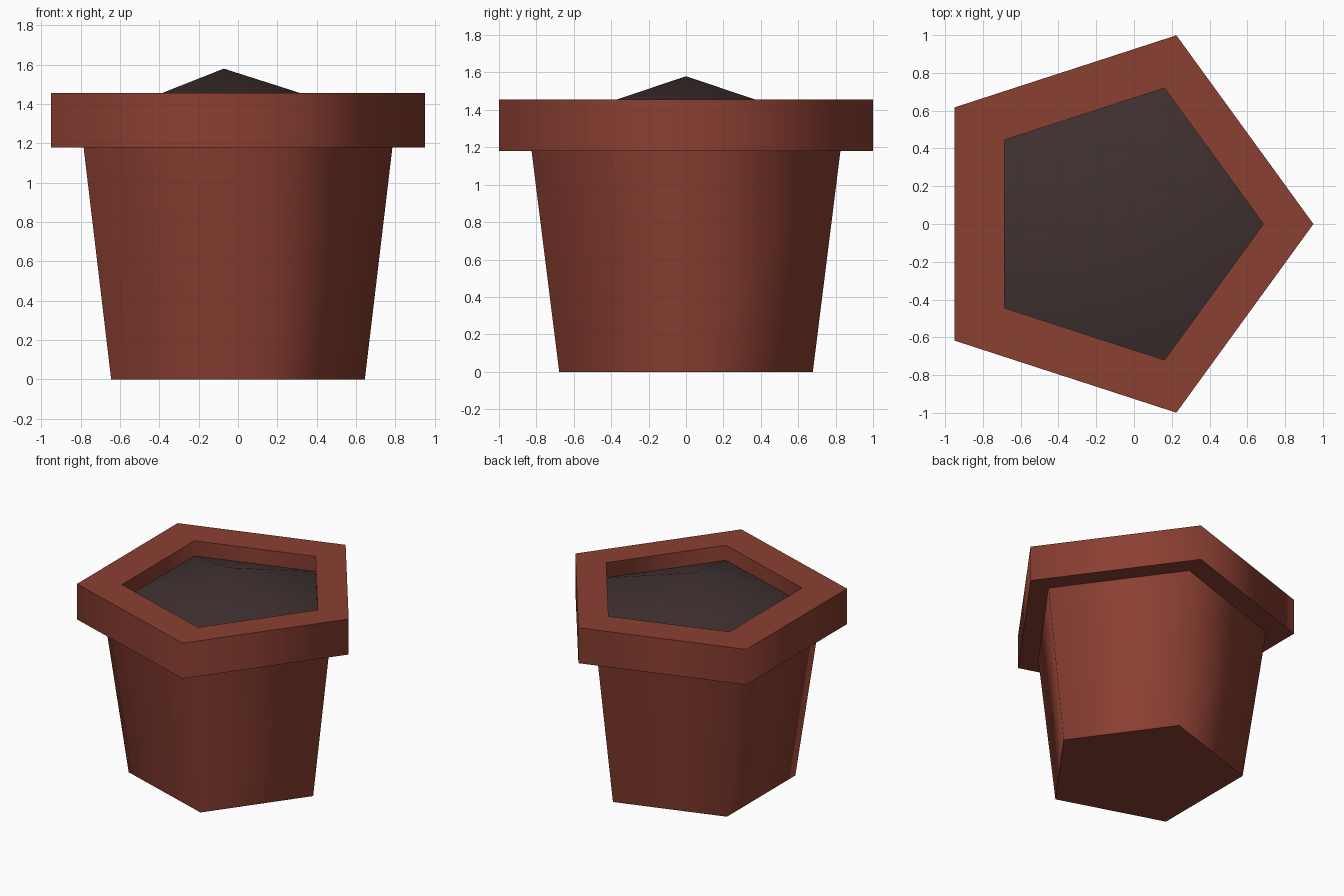
import bpy, bmesh, math

if "Cube" in bpy.data.objects:
    bpy.data.objects.remove(bpy.data.objects["Cube"])

SIDES = 5
SHIFT = (1 - math.cos(math.pi / SIDES)) / 2   # centres each pentagon's bounds on x = 0


def material(name, rgb):
    m = bpy.data.materials.new(name)
    m.diffuse_color = (*rgb, 1)
    m.use_nodes = True
    m.node_tree.nodes["Principled BSDF"].inputs["Base Color"].default_value = m.diffuse_color
    return m


def lathe(name, profile, mat, angle, cap_bottom=False):
    """Five-sided revolve of (radius, height) points; radius 0 makes an apex."""
    bm = bmesh.new()
    rings = []
    for r, z in profile:
        n = 1 if r == 0 else SIDES
        rings.append([bm.verts.new((r * (math.cos(2 * math.pi * i / SIDES) - SHIFT),
                                    r * math.sin(2 * math.pi * i / SIDES), z))
                      if r else bm.verts.new((-0.072, 0, z)) for i in range(n)])
    for a, b in zip(rings, rings[1:]):
        for i in range(SIDES):
            j = (i + 1) % SIDES
            if len(b) == 1:
                bm.faces.new((a[i], a[j], b[0]))
            else:
                bm.faces.new((a[i], a[j], b[j], b[i]))
    if cap_bottom:
        bm.faces.new(rings[0][::-1])
    me = bpy.data.meshes.new(name)
    bm.to_mesh(me)
    bm.free()
    me.materials.append(mat)
    ob = bpy.data.objects.new(name, me)
    bpy.context.collection.objects.link(ob)
    bpy.ops.object.select_all(action='DESELECT')
    ob.select_set(True)
    bpy.context.view_layer.objects.active = ob
    bpy.ops.object.shade_smooth_by_angle(angle=math.radians(angle))
    return ob


clay = material("terracotta", (0.26, 0.05, 0.032))
earth = material("dark soil", (0.05, 0.031, 0.03))

# tapered pot with overhanging rim and inner lip; sides blend, ledges stay sharp
lathe("plant_pot", [(0.713, 0), (0.868, 1.18), (1.0503, 1.18), (1.0503, 1.455),
                    (0.757, 1.455), (0.757, 1.338)], clay, 76, cap_bottom=True)

# mounded soil rising to a low peak
lathe("soil", [(0.757, 1.338), (0, 1.58)], earth, 40)
